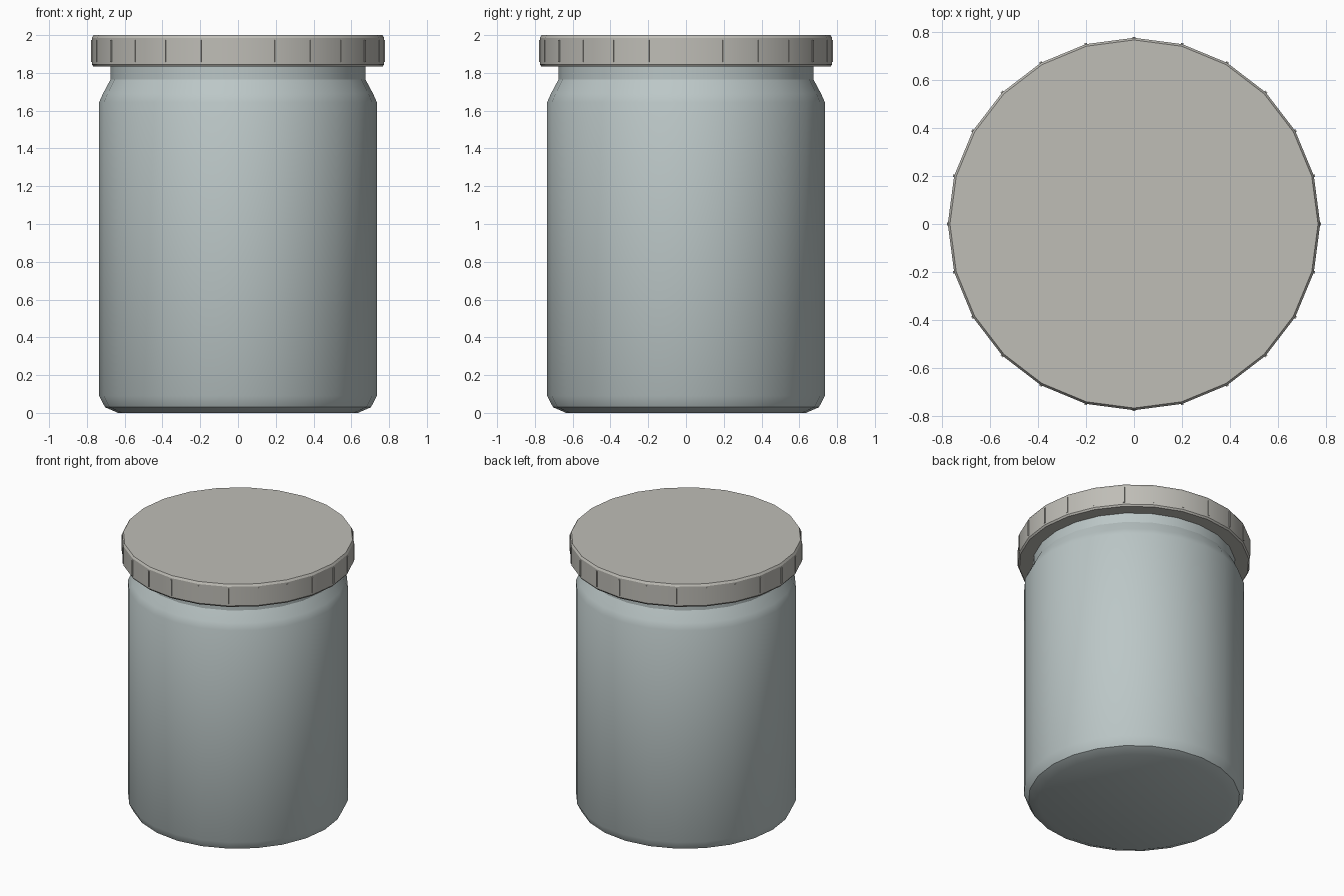
import bpy, bmesh
from math import cos, sin, pi, radians
from mathutils import Matrix

if "Cube" in bpy.data.objects:
    bpy.data.objects.remove(bpy.data.objects["Cube"])

SIDES = 24


def finish(name, bm, color, angle):
    bmesh.ops.recalc_face_normals(bm, faces=bm.faces)
    mesh = bpy.data.meshes.new(name)
    bm.to_mesh(mesh)
    bm.free()
    obj = bpy.data.objects.new(name, mesh)
    bpy.context.collection.objects.link(obj)
    mesh.materials.append(color)
    bpy.ops.object.select_all(action='DESELECT')
    obj.select_set(True)
    bpy.context.view_layer.objects.active = obj
    bpy.ops.object.shade_smooth_by_angle(angle=radians(angle))
    return obj


def lathe(name, profile, color, angle):
    """Closed solid turned around z from (radius, height) pairs."""
    bm = bmesh.new()
    rings = [[bm.verts.new((r * cos(2 * pi * i / SIDES), r * sin(2 * pi * i / SIDES), z))
              for i in range(SIDES)] for r, z in profile]
    for a, b in zip(rings, rings[1:]):
        for i in range(SIDES):
            j = (i + 1) % SIDES
            bm.faces.new((a[i], a[j], b[j], b[i]))
    bm.faces.new(rings[0])
    bm.faces.new(rings[-1])
    return finish(name, bm, color, angle)


def material(name, rgb):
    m = bpy.data.materials.new(name)
    m.diffuse_color = (*rgb, 1)
    m.use_nodes = True
    m.node_tree.nodes["Principled BSDF"].inputs["Base Color"].default_value = m.diffuse_color
    return m


glass = material("jar_blue_grey", (0.50, 0.57, 0.57))
metal = material("lid_warm_grey", (0.52, 0.51, 0.47))

# Jar body with chamfered foot and rounded shoulder
lathe("jar_body", [(0.635, 0), (0.704, 0.03), (0.735, 0.09), (0.735, 1.645),
                   (0.715, 1.69), (0.675, 1.765)], glass, 38)

# Neck
lathe("neck", [(0.675, 1.765), (0.675, 1.84)], glass, 30)

# Screw lid with small edge bevels
lathe("lid", [(0.765, 1.833), (0.774, 1.845), (0.774, 1.985), (0.765, 2.0)], metal, 30)

# Thin grip ribs at the lid corners
bm = bmesh.new()
for i in range(SIDES):
    m = (Matrix.Rotation(2 * pi * i / SIDES, 4, 'Z')
         @ Matrix.Translation((0.771, 0, 1.916))
         @ Matrix.Diagonal((0.014, 0.012, 0.116, 1)))
    bmesh.ops.create_cube(bm, size=1, matrix=m)
finish("lid_ribs", bm, metal, 30)
